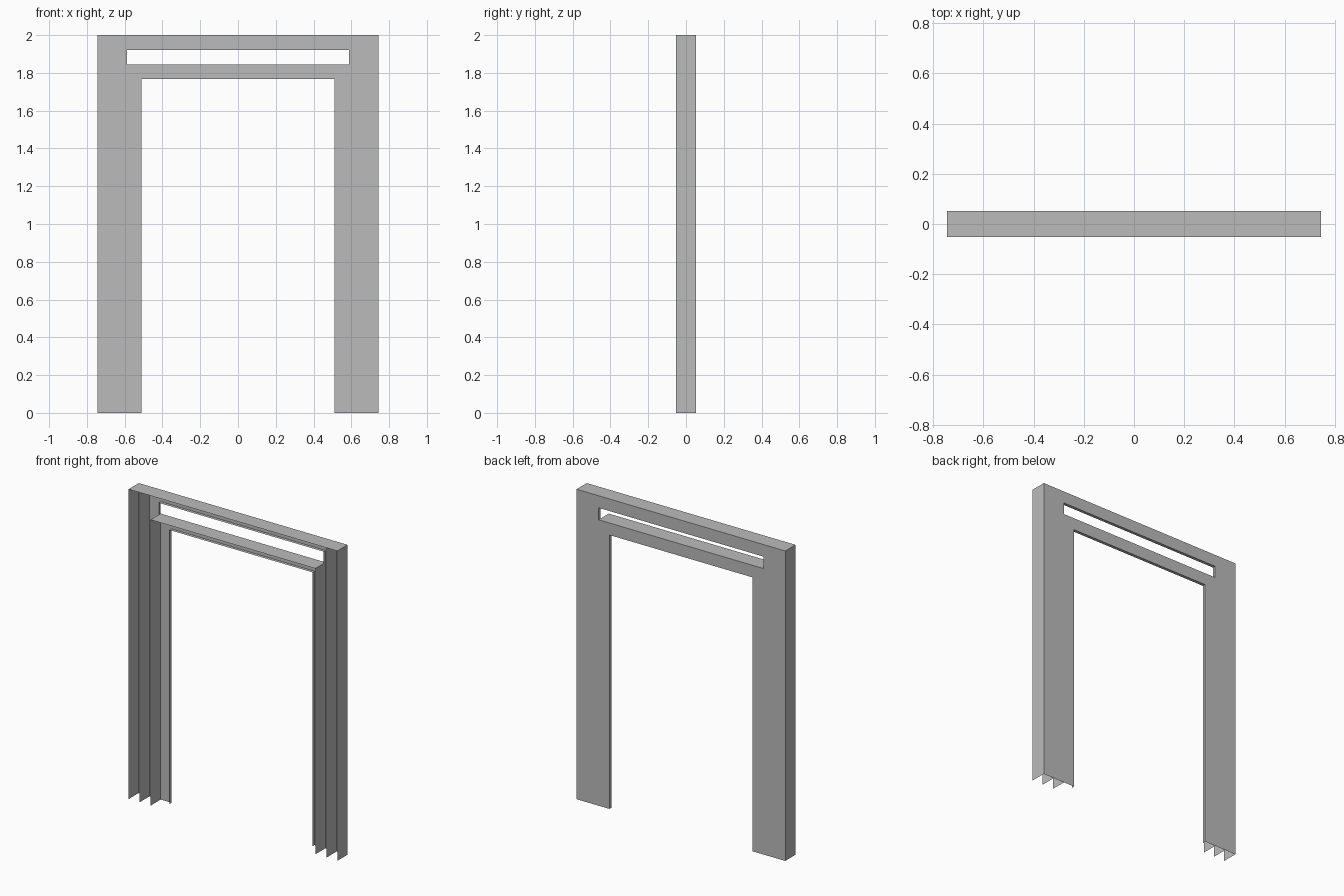
import bpy
import bmesh

cube = bpy.data.objects.get("Cube")
if cube:
    bpy.data.objects.remove(cube, do_unlink=True)

mat = bpy.data.materials.new("metal grey")
mat.use_nodes = True
GREY = (0.5, 0.5, 0.5, 1)
mat.diffuse_color = GREY
mat.node_tree.nodes["Principled BSDF"].inputs["Base Color"].default_value = GREY

# Concentric frame lines, from the outside to the door opening
X = [0.745, 0.667, 0.588, 0.51]
Z = [2.0, 1.922, 1.845, 1.767]
FRONT, BACK = -0.052, 0.052
LIP = BACK - 0.02


def make(name, quads):
    bm = bmesh.new()
    for quad in quads:
        bm.faces.new([bm.verts.new(p) for p in quad])
    bmesh.ops.remove_doubles(bm, verts=bm.verts, dist=0.0001)
    mesh = bpy.data.meshes.new(name)
    bm.to_mesh(mesh)
    bm.free()
    mesh.materials.append(mat)
    obj = bpy.data.objects.new(name, mesh)
    bpy.context.collection.objects.link(obj)
    return obj


def upright(x, z0, z1, y0):
    """Sheet facing sideways, reaching forward from the back plate."""
    return [(x, y0, z0), (x, BACK, z0), (x, BACK, z1), (x, y0, z1)]


def shelf(z, x, y0):
    """Horizontal sheet spanning -x to x."""
    return [(-x, y0, z), (x, y0, z), (x, BACK, z), (-x, BACK, z)]


# Back plate with the door opening and the vent slot left out
xs = [-x for x in X] + X[::-1]
zs = [0] + Z[::-1]
cells = []
for x0, x1 in zip(xs, xs[1:]):
    for z0, z1 in zip(zs, zs[1:]):
        mx, mz = abs(x0 + x1) / 2, (z0 + z1) / 2
        door = mx < X[3] and mz < Z[3]
        slot = mx < X[2] and Z[2] < mz < Z[1]
        if not door and not slot:
            cells.append([(x1, BACK, z0), (x0, BACK, z0),
                          (x0, BACK, z1), (x1, BACK, z1)])
make("back_plate", cells)

# Full-depth outer sides, middle fins and inner fins of both legs
for side, s in (("left", 1), ("right", -1)):
    make(side + "_outer_side", [upright(s * X[0], 0, Z[0], FRONT)])
    make(side + "_middle_fin", [upright(s * X[1], 0, Z[0], FRONT)])
    make(side + "_inner_fin", [upright(s * X[2], 0, Z[2], FRONT)])
    # Shallow folded lips at the opening and the slot ends
    make(side + "_jamb_lip", [upright(s * X[3], 0, Z[3], LIP)])
    make(side + "_slot_lip", [upright(s * X[2], Z[2], Z[1], LIP)])

# Head: top cover, ledge under the slot, folded lips
make("top_cover", [shelf(Z[0], X[0], FRONT)])
make("slot_ledge", [shelf(Z[2], X[2], FRONT)])
make("slot_top_lip", [shelf(Z[1], X[2], LIP)])
make("door_head_lip", [shelf(Z[3], X[3], LIP)])
